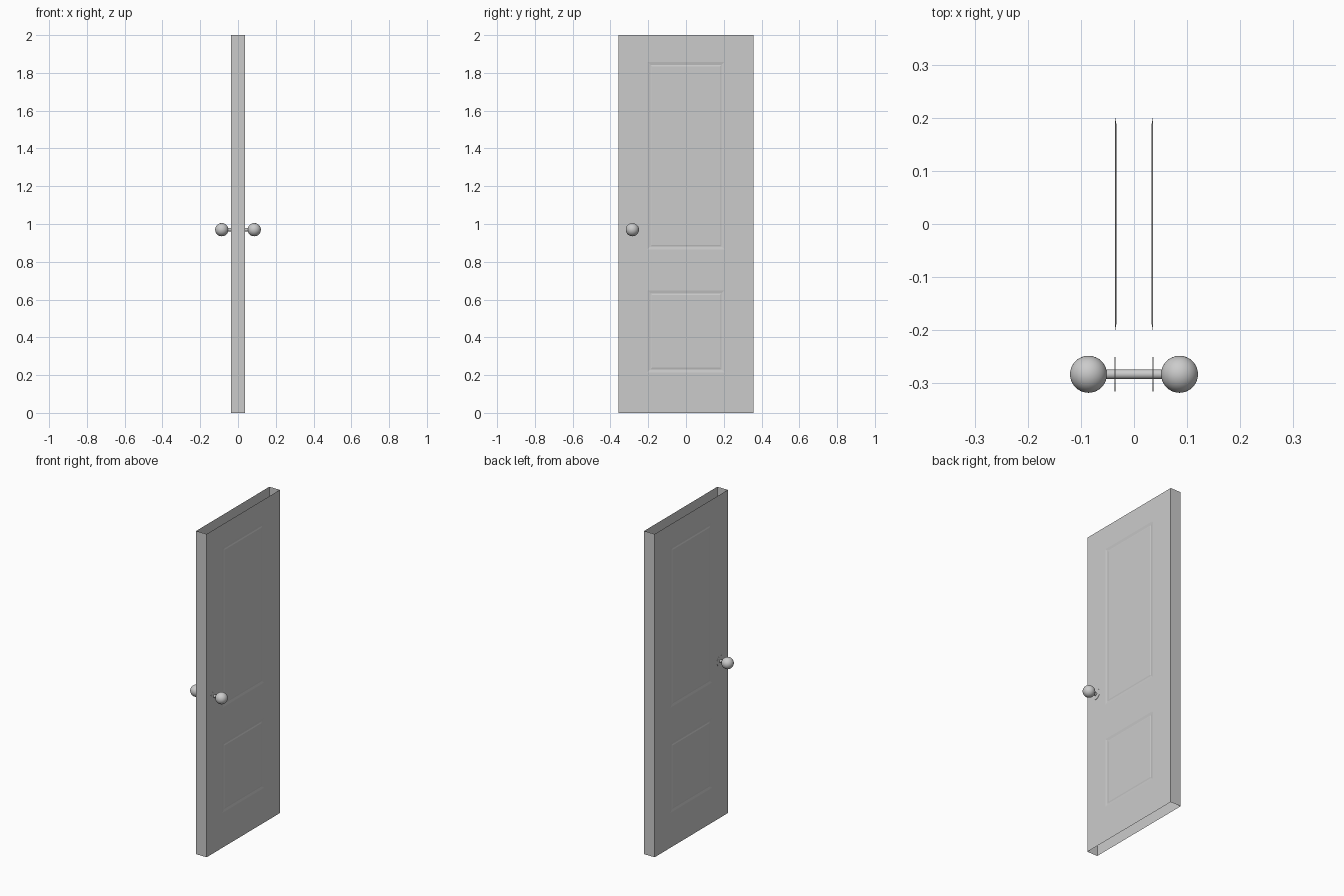
import bpy, bmesh
from math import radians, pi

if "Cube" in bpy.data.objects:
    bpy.data.objects.remove(bpy.data.objects["Cube"])

HALF_T, HALF_W = 0.036, 0.358          # door half thickness and half width
YS = [-HALF_W, -0.203, 0.203, HALF_W]
ZS = [0, 0.215, 0.648, 0.866, 1.858, 2.0]
KNOB_Y, KNOB_Z = -0.284, 0.97


def add_mirror(obj):
    m = obj.modifiers.new("mirror", 'MIRROR')
    m.use_axis = (True, False, False)
    m.merge_threshold = 0.0001


# Door slab: hollow shell, open at top and bottom, grooved panels on both faces
bm = bmesh.new()
panels = []
for j in range(len(ZS) - 1):
    z0, z1 = ZS[j], ZS[j + 1]
    for i in range(3):
        y0, y1 = YS[i], YS[i + 1]
        f = bm.faces.new([bm.verts.new((HALF_T, y, z)) for y, z in
                          ((y0, z0), (y1, z0), (y1, z1), (y0, z1))])
        if i == 1 and j in (1, 3):
            panels.append(f)
    for s in (-1, 1):
        loop = [(0, z0), (0, z1), (HALF_T, z1), (HALF_T, z0)][::s]
        bm.faces.new([bm.verts.new((x, s * HALF_W, z)) for x, z in loop])
bm.normal_update()
# Panel moulding: slope in, then short rise back out
for width, depth in ((0.016, -0.003), (0.008, 0.002)):
    bmesh.ops.inset_individual(bm, faces=panels, thickness=width, depth=depth,
                               use_even_offset=True)
    bm.normal_update()
bmesh.ops.remove_doubles(bm, verts=bm.verts, dist=0.0001)
mesh = bpy.data.meshes.new("door_slab")
bm.to_mesh(mesh)
bm.free()
door = bpy.data.objects.new("door_slab", mesh)
bpy.context.collection.objects.link(door)
add_mirror(door)


def rod(name, radius, x0, x1, sides=32):
    bpy.ops.mesh.primitive_cylinder_add(
        vertices=sides, radius=radius, depth=x1 - x0,
        location=((x0 + x1) / 2, KNOB_Y, KNOB_Z), rotation=(0, pi / 2, 0))
    obj = bpy.context.object
    obj.name = name
    bpy.ops.object.shade_smooth_by_angle(angle=radians(40))
    return obj


# Spindle through the door
rod("knob_spindle", 0.009, -0.06, 0.06)

# Rose plates and ball knobs on both sides
for side, s in (("left", -1), ("right", 1)):
    a, b = sorted((s * (HALF_T - 0.001), s * (HALF_T + 0.001)))
    rod("rose_plate_" + side, 0.033, a, b)
    bpy.ops.mesh.primitive_uv_sphere_add(
        segments=32, ring_count=16, radius=0.035,
        location=(s * 0.086, KNOB_Y, KNOB_Z), rotation=(0, pi / 2, 0))
    bpy.context.object.name = "knob_" + side
    bpy.ops.object.shade_smooth()
